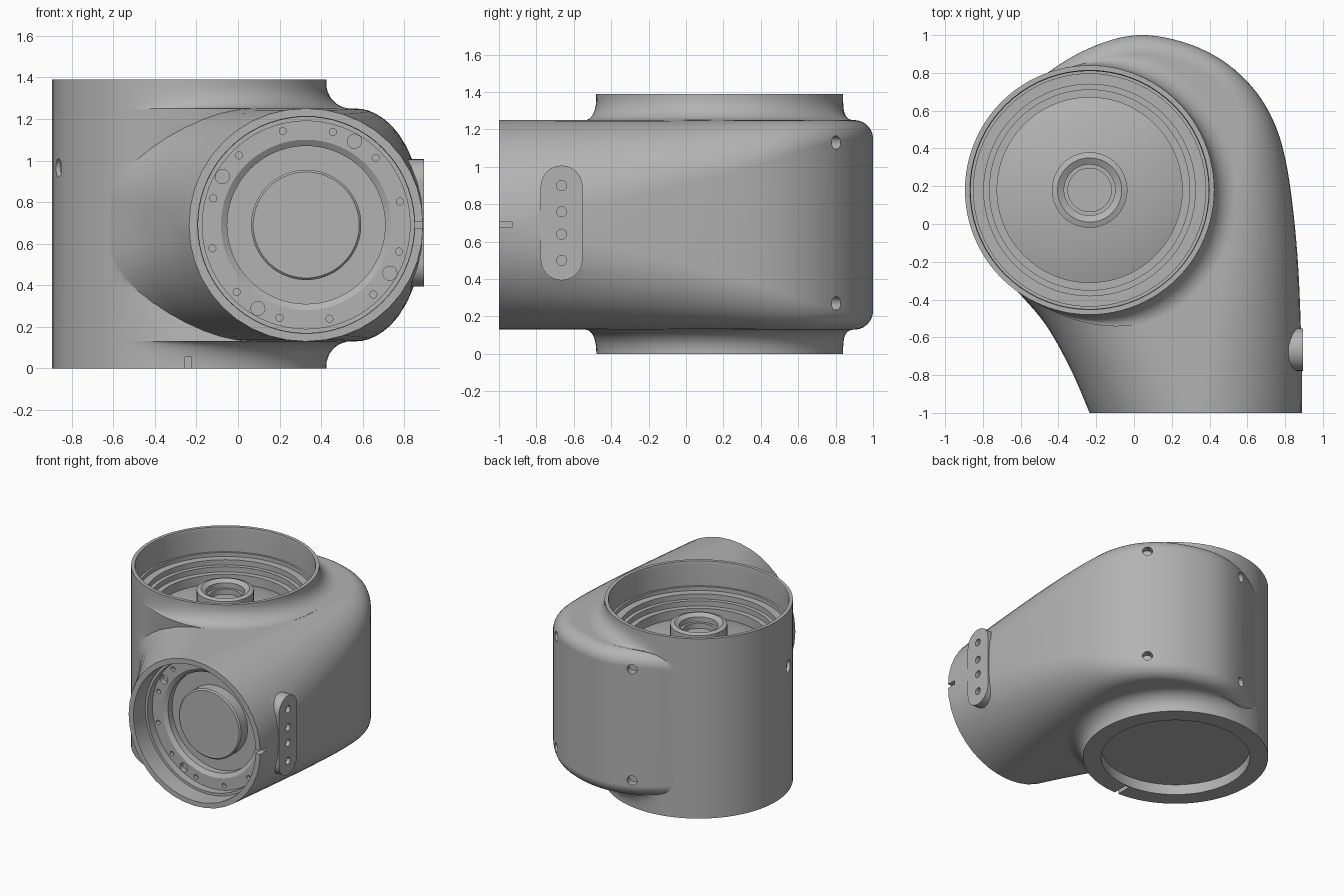
import bpy, bmesh, math
from math import sin, cos, pi, radians
from mathutils import Matrix, Vector

if "Cube" in bpy.data.objects:
    bpy.data.objects.remove(bpy.data.objects["Cube"])

# Single cast-metal colour
metal = bpy.data.materials.new("grey_metal")
metal.use_nodes = True
metal.diffuse_color = (0.45, 0.45, 0.45, 1)
metal.node_tree.nodes["Principled BSDF"].inputs["Base Color"].default_value = (0.45, 0.45, 0.45, 1)

PORT = Vector((-0.235, 0.18, 0))       # axis of the upright sleeve
PIPE = Vector((0.328, -1, 0.69))       # mouth of the forward pipe
MID, HALF, HEIGHT = 0.69, 0.56, 1.39


def finish(bm, name):
    bmesh.ops.remove_doubles(bm, verts=bm.verts, dist=1e-5)
    bmesh.ops.recalc_face_normals(bm, faces=bm.faces)
    mesh = bpy.data.meshes.new(name)
    bm.to_mesh(mesh)
    bm.free()
    mesh.materials.append(metal)
    obj = bpy.data.objects.new(name, mesh)
    bpy.context.collection.objects.link(obj)
    return obj


def revolve(name, profile, matrix, steps=72):
    """Solid of revolution about local z from (radius, z) pairs."""
    bm = bmesh.new()
    vs = [bm.verts.new((r, 0, z)) for r, z in profile]
    es = [bm.edges.new(pair) for pair in zip(vs, vs[1:])]
    bmesh.ops.spin(bm, geom=vs + es, axis=(0, 0, 1), cent=(0, 0, 0),
                   angle=2 * pi, steps=steps, use_duplicate=False)
    bm.transform(matrix)
    return finish(bm, name)


def combine(target, other, operation):
    mod = target.modifiers.new(operation, 'BOOLEAN')
    mod.operation, mod.solver, mod.object = operation, 'EXACT', other
    bpy.context.view_layer.objects.active = target
    bpy.ops.object.modifier_apply(modifier=mod.name)
    bpy.data.objects.remove(other)


def smooth_path(points, n):
    """Catmull-Rom resampling."""
    pts = [Vector(p) for p in points]
    pts = [2 * pts[0] - pts[1]] + pts + [2 * pts[-1] - pts[-2]]
    out = []
    for a, b, c, d in zip(pts, pts[1:], pts[2:], pts[3:]):
        for k in range(n):
            t = k / n
            out.append(0.5 * (2 * b + (c - a) * t + (2 * a - 5 * b + 4 * c - d) * t * t
                              + (3 * b - a - 3 * c + d) * t ** 3))
    return out + [pts[-2]]


# Elbow body: plan outline (x, y, edge radius) with a variable rounded edge
outline = smooth_path([
    (0.89, -1, 0.555), (0.885, -0.6, 0.48), (0.86, -0.1, 0.37), (0.8, 0.35, 0.25),
    (0.7, 0.62, 0.16), (0.53, 0.82, 0.11), (0.3, 0.95, 0.1), (0.02, 1, 0.1),
    (-0.25, 0.925, 0.1), (-0.5, 0.77, 0.12), (-0.7, 0.59, 0.15), (-0.85, 0.2, 0.25),
    (-0.8, -0.13, 0.35), (-0.64, -0.33, 0.42), (-0.47, -0.53, 0.46),
    (-0.335, -0.77, 0.5), (-0.235, -1, 0.555)], 6)
bm = bmesh.new()
columns = []
last = len(outline) - 1
for i, p in enumerate(outline):
    along = outline[min(i + 1, last)] - outline[max(i - 1, 0)]
    inward = Vector((-along.y, along.x)).normalized()
    side = Vector((-1 if i < last / 2 else 1, 0))
    w = min(1, max(0, (-0.5 - p.y) / 0.5))
    inward = inward.lerp(side, w).normalized()
    column = []
    for s in (-1, 1):
        for k in range(11):
            t = radians(9 * (k if s > 0 else 10 - k))
            q = p.xy + inward * p.z * (1 - cos(t))
            column.append(bm.verts.new((q.x, q.y, MID + s * (HALF - p.z + p.z * sin(t)))))
    columns.append(column)
for a, b in zip(columns, columns[1:]):
    for j in range(len(a) - 1):
        bm.faces.new((a[j], b[j], b[j + 1], a[j + 1]))
bm.faces.new([c[0] for c in columns])
bm.faces.new([c[-1] for c in columns])
bm.faces.new(columns[0] + columns[-1][::-1])
housing = finish(bm, "elbow_housing")

# Upright sleeve with a concave flare where it meets the body
R = 0.12
half_profile = [(HEIGHT, 0)] + [
    (MID + HALF + R * (1 - sin(radians(a))), R * (1 - cos(radians(a)))) for a in range(0, 91, 10)]
half_profile += [(1.17, 0.1), (1.0, 0)]
profile = half_profile + [(2 * MID - z, f) for z, f in half_profile[1:][::-1]] + [(0, 0)]
bm = bmesh.new()
rings = []
for z, flare in profile:
    ring = []
    for k in range(96):
        a = 2 * pi * k / 96
        off = (math.degrees(a) + 180) % 360 - 180
        fade = min(1, max(0, (100 - off) / 40)) * min(1, max(0, (off + 120) / 70))
        fade = fade * fade * (3 - 2 * fade)
        r = 0.66 + flare * fade
        ring.append(bm.verts.new(PORT + Vector((r * cos(a), r * sin(a), z))))
    rings.append(ring)
for a, b in zip(rings, rings[1:]):
    for k in range(96):
        n = (k + 1) % 96
        bm.faces.new((a[k], a[n], b[n], b[k]))
bm.faces.new(rings[0])
bm.faces.new(rings[-1])
combine(housing, finish(bm, "sleeve"), 'UNION')

# Mounting pad: rounded bar on the side
bm = bmesh.new()
loop = []
for k in range(34):
    a = pi * (k if k < 17 else k - 1) / 16
    loop.append(bm.verts.new((0.78, -0.665 + 0.112 * cos(a),
                              0.7 + (0.195 if k < 17 else -0.195) + 0.112 * sin(a))))
cap = bm.faces.new(loop)
new = bmesh.ops.extrude_face_region(bm, geom=[cap])["geom"]
bmesh.ops.translate(bm, vec=(0.114, 0, 0), verts=[v for v in new if isinstance(v, bmesh.types.BMVert)])
combine(housing, finish(bm, "mounting_pad"), 'UNION')

# Top cup with stepped seat and central hub
combine(housing, revolve("cup_cutter", [
    (0, 1.11), (0.115, 1.11), (0.115, 1.15), (0.135, 1.15), (0.135, 1.19), (0.17, 1.21),
    (0.2, 1.2), (0.2, 1.08), (0.37, 1.06), (0.49, 1.02), (0.49, 1.09), (0.53, 1.09),
    (0.53, 1.13), (0.56, 1.13), (0.56, 1.17), (0.615, 1.17), (0.615, 1.2), (0.63, 1.2),
    (0.63, 1.37), (0.645, 1.45), (0, 1.45)], Matrix.Translation(PORT)), 'DIFFERENCE')

# Shallow recess underneath
combine(housing, revolve("base_cutter", [(0, -0.05), (0.53, -0.05), (0.53, 0.08), (0, 0.08)],
                         Matrix.Translation(PORT)), 'DIFFERENCE')

# Forward mouth with bolt ring and central drum
facing = Matrix.Translation(PIPE) @ Matrix.Rotation(pi / 2, 4, 'X')
combine(housing, revolve("mouth_cutter", [
    (0, -0.18), (0.255, -0.18), (0.265, -0.19), (0.265, -0.27), (0.38, -0.27), (0.38, -0.22),
    (0.41, -0.2), (0.5, -0.2), (0.5, -0.14), (0.52, -0.14), (0.52, -0.01), (0.535, 0.05),
    (0, 0.05)], facing), 'DIFFERENCE')

# Bolt holes, screw recesses and alignment slots
bm = bmesh.new()


def hole(place, direction, radius, depth):
    """Blind hole centred on the surface point, drilled along a direction."""
    turn = Vector(direction).to_track_quat('Z', 'Y').to_matrix().to_4x4()
    bmesh.ops.create_cone(bm, cap_ends=True, segments=16, radius1=radius, radius2=radius,
                          depth=2 * depth, matrix=Matrix.Translation(place) @ turn)


def ring_point(angle, radius, y):
    a = radians(angle)
    return Vector((PIPE.x + radius * cos(a), y, PIPE.z + radius * sin(a)))


for k in range(12):
    hole(ring_point(14 + 30 * k, 0.465, -0.8), (0, 1, 0), 0.017, 0.03)
for k in range(4):
    hole(ring_point(60 + 90 * k, 0.465, -0.8), (0, 1, 0), 0.034, 0.04)
for z in (0.9, 0.76, 0.64, 0.5):
    hole((0.894, -0.665, z), (1, 0, 0), 0.027, 0.03)
for z in (0.27, 1.13):
    hole((0.55, 0.805, z), (0.62, 0.78, 0), 0.036, 0.06)
    hole((-0.2, 0.945, z), (-0.33, 0.94, 0), 0.036, 0.06)
hole((-0.865, -0.02, 0.965), (-0.95, -0.3, 0), 0.045, 0.025)
hole((-0.38, -0.47, 0.69), (-0.22, -0.97, 0), 0.045, 0.1)
for place, size in (((-0.24, -0.46, 0.02), (0.032, 0.2, 0.07)),
                    ((0.88, -0.98, 0.69), (0.14, 0.1, 0.03))):
    bmesh.ops.create_cube(bm, size=1, matrix=Matrix.Translation(place) @ Matrix.Diagonal((*size, 1)))
combine(housing, finish(bm, "hole_cutter"), 'DIFFERENCE')

# Smooth shading with crisp machined edges
bpy.ops.object.select_all(action='DESELECT')
housing.select_set(True)
bpy.context.view_layer.objects.active = housing
bpy.ops.object.shade_smooth_by_angle(angle=radians(30))
weighted = housing.modifiers.new("weighted_normals", 'WEIGHTED_NORMAL')
weighted.keep_sharp = True
